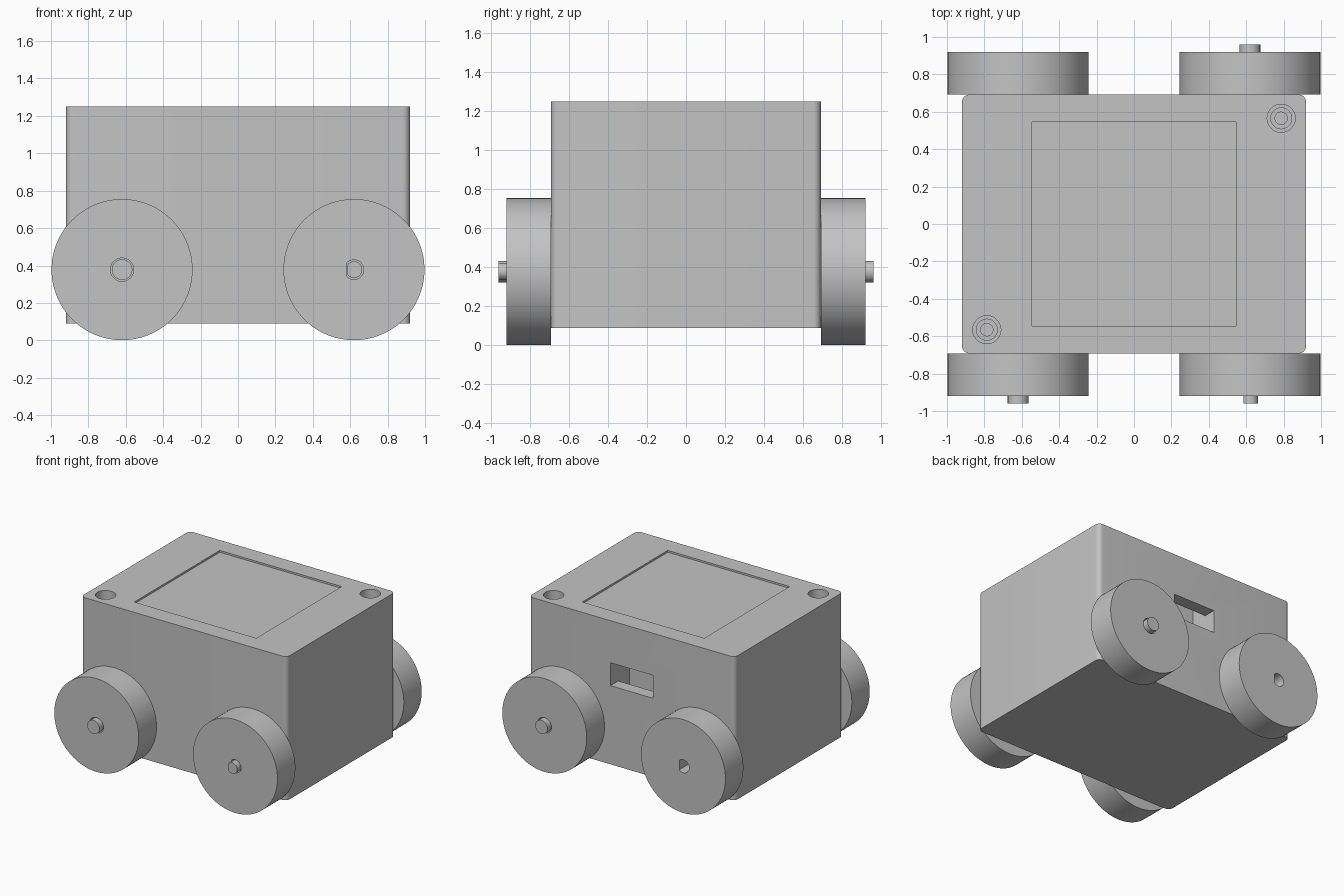
import bpy, bmesh, math
from mathutils import Matrix

cube = bpy.data.objects.get("Cube")
if cube:
    bpy.data.objects.remove(cube, do_unlink=True)

grey = bpy.data.materials.new("plain grey")
grey.use_nodes = True
GREY = (0.55, 0.55, 0.55, 1)
grey.diffuse_color = GREY
grey.node_tree.nodes["Principled BSDF"].inputs["Base Color"].default_value = GREY


def make(name, bm):
    bmesh.ops.recalc_face_normals(bm, faces=bm.faces)
    me = bpy.data.meshes.new(name)
    bm.to_mesh(me)
    bm.free()
    me.materials.append(grey)
    ob = bpy.data.objects.new(name, me)
    bpy.context.collection.objects.link(ob)
    return ob


def prism(name, points, low, high, matrix=None):
    """Extrude a 2D outline from low to high along z, then place it."""
    bm = bmesh.new()
    face = bm.faces.new([bm.verts.new((x, y, low)) for x, y in points])
    ext = bmesh.ops.extrude_face_region(bm, geom=[face])
    top = [v for v in ext["geom"] if isinstance(v, bmesh.types.BMVert)]
    bmesh.ops.translate(bm, verts=top, vec=(0, 0, high - low))
    if matrix:
        bm.transform(matrix)
    return make(name, bm)


def box(name, x, y, z):
    return prism(name, [(x[0], y[0]), (x[1], y[0]), (x[1], y[1]), (x[0], y[1])], *z)


def circle(r, n=64):
    return [(r * math.cos(2 * math.pi * i / n), r * math.sin(2 * math.pi * i / n))
            for i in range(n)]


def d_outline(r, flat):
    """Circle with its -x side cut straight."""
    a = math.acos(-flat / r)
    return [(r * math.cos(-a + 2 * a * i / 40), r * math.sin(-a + 2 * a * i / 40))
            for i in range(41)]


def cut(ob, cutter):
    cutter.hide_render = True
    mod = ob.modifiers.new("cut", 'BOOLEAN')
    mod.operation = 'DIFFERENCE'
    mod.solver = 'EXACT'
    mod.object = cutter
    bpy.context.view_layer.objects.active = ob
    bpy.ops.object.modifier_apply(modifier=mod.name)
    bpy.data.objects.remove(cutter, do_unlink=True)


def smooth(ob):
    bpy.ops.object.select_all(action='DESELECT')
    ob.select_set(True)
    bpy.context.view_layer.objects.active = ob
    bpy.ops.object.shade_smooth_by_angle(angle=math.radians(30))


# Body with rounded upright corners
W, D, BOTTOM, TOP, R = 0.92, 0.692, 0.09, 1.25, 0.04
outline = []
for q, (sx, sy) in enumerate([(1, 1), (-1, 1), (-1, -1), (1, -1)]):
    for i in range(9):
        a = math.pi / 2 * (q + i / 8)
        outline.append((sx * (W - R) + R * math.cos(a), sy * (D - R) + R * math.sin(a)))
body = prism("body", outline, BOTTOM, TOP)

# Shallow square recess in the top
cut(body, box("panel_cutter", (-0.545, 0.545), (-0.545, 0.545), (TOP - 0.015, TOP + 0.1)))

# Stepped screw holes in two opposite corners
for s in (1, -1):
    place = Matrix.Translation((s * 0.787, s * 0.565, 0))
    for r, depth in ((0.075, 0.16), (0.056, 0.22), (0.033, 0.4)):
        cut(body, prism("hole_cutter", circle(r, 48), TOP - depth, TOP + 0.1, place))

# Back slot opening into a taller pocket
cut(body, box("pocket_cutter", (-0.19, 0.19), (D - 0.24, D - 0.1), (0.6, 1.03)))
cut(body, box("slot_cutter", (-0.19, 0.19), (D - 0.15, D + 0.1), (0.725, 0.91)))
smooth(body)

# Wheels with axles: the back pair is the front pair turned half round
AXLE_X, AXLE_Z = 0.62, 0.378
for side, turn in (("front", 0), ("back", math.pi)):
    for kind, x in (("round", -AXLE_X), ("keyed", AXLE_X)):
        place = (Matrix.Rotation(turn, 4, 'Z') @ Matrix.Translation((x, 0, AXLE_Z))
                 @ Matrix.Rotation(math.pi / 2, 4, 'X'))
        wheel = prism(f"{side}_{kind}_wheel", circle(0.377, 96), D, 0.92, place)
        if kind == "round":
            hole, pin, end = circle(0.062), circle(0.055), 0.96
        else:
            hole, pin = d_outline(0.052, 0.036), d_outline(0.044, 0.034)
            end = 0.96 if side == "front" else 0.8
        cut(wheel, prism("bore_cutter", hole, D - 0.1, 1.1, place))
        smooth(wheel)
        smooth(prism(f"{side}_{kind}_axle", pin, D - 0.05, end, place))
